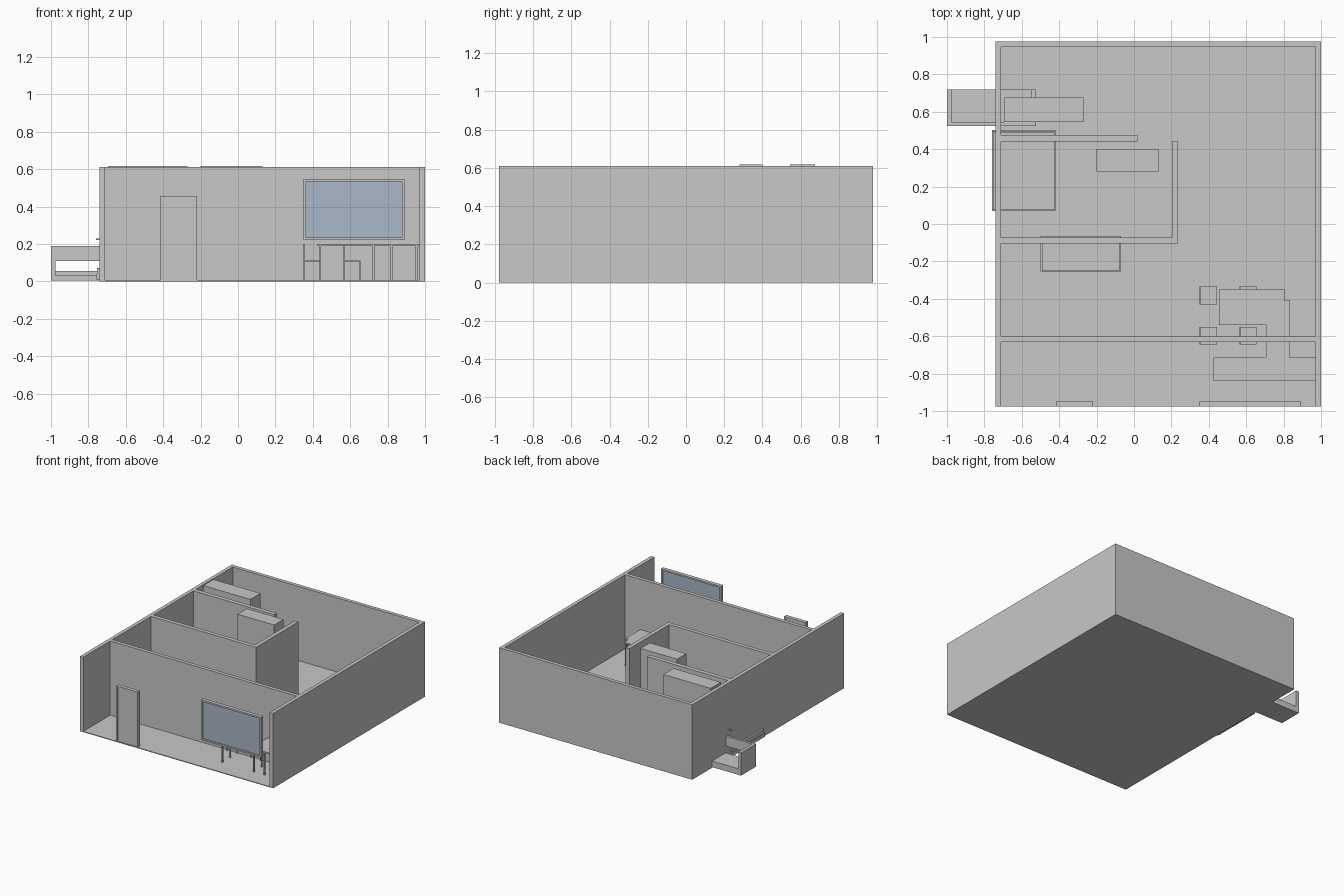
import bpy, bmesh


def material(name, rgb):
    m = bpy.data.materials.new(name)
    m.diffuse_color = (*rgb, 1)
    return m


GREY = material("plain_grey", (0.58, 0.58, 0.58))
GLASS = material("blue_glass", (0.40, 0.48, 0.58))


def boxes(name, spans, mat=GREY):
    """One object from boxes given as (x0, x1, y0, y1, z0, z1)."""
    bm = bmesh.new()
    for x0, x1, y0, y1, z0, z1 in spans:
        vs = bmesh.ops.create_cube(bm, size=1)["verts"]
        for v in vs:
            v.co.x = x1 if v.co.x > 0 else x0
            v.co.y = y1 if v.co.y > 0 else y0
            v.co.z = z1 if v.co.z > 0 else z0
    me = bpy.data.meshes.new(name)
    bm.to_mesh(me)
    bm.free()
    me.materials.append(mat)
    ob = bpy.data.objects.new(name, me)
    bpy.context.collection.objects.link(ob)
    return ob


def legs(points, top, w=0.005):
    return [(x - w, x + w, y - w, y + w, 0, top) for x, y in points]


def corners(x0, x1, y0, y1, inset):
    return [(x, y) for x in (x0 + inset, x1 - inset) for y in (y0 + inset, y1 - inset)]


H, F = 0.61, 0.006

# Shell
boxes("floor", [(-0.74, 1, -0.977, 0.977, 0, F)])
boxes("left_wall", [(-0.74, -0.71, -0.977, 0.977, 0, H)])
boxes("right_wall", [(0.97, 1, -0.977, 0.977, 0, H)])
boxes("back_wall", [(-0.71, 0.97, 0.947, 0.977, 0, H)])
boxes("front_inner_wall", [(-0.71, 0.97, -0.63, -0.60, 0, H)])

# Partitions
boxes("room_front_wall", [(-0.71, 0.235, -0.105, -0.073, 0, H)])
boxes("room_side_wall", [(0.203, 0.235, -0.073, 0.44, 0, H)])
boxes("room_back_wall", [(-0.71, 0.02, 0.44, 0.475, 0, H)])

# Door and its frame
Y0, Y1 = -0.977, -0.947
boxes("door_frame", [(-0.415, -0.40, Y0, Y1, 0, 0.457), (-0.235, -0.22, Y0, Y1, 0, 0.457),
                     (-0.40, -0.235, Y0, Y1, 0.445, 0.457)])
boxes("door", [(-0.40, -0.235, -0.971, -0.953, 0, 0.445)])

# Window and its frame
boxes("window_frame", [(0.35, 0.363, Y0, Y1, 0.22, 0.548), (0.877, 0.89, Y0, Y1, 0.22, 0.548),
                       (0.363, 0.877, Y0, Y1, 0.22, 0.233), (0.363, 0.877, Y0, Y1, 0.535, 0.548)])
boxes("window_glass", [(0.363, 0.877, -0.968, -0.956, 0.233, 0.535)], GLASS)

# Wardrobes
boxes("room_wardrobe", [(-0.20, 0.13, 0.28, 0.40, F, 0.617)])
boxes("back_wardrobe", [(-0.695, -0.27, 0.545, 0.675, F, 0.617)])

# Sofa that runs through the left wall
boxes("sofa_base", [(-0.975, -0.55, 0.525, 0.72, 0.005, 0.03)])
boxes("sofa_cushion", [(-0.975, -0.55, 0.545, 0.72, 0.03, 0.055)])
boxes("sofa_arms", [(-1, -0.975, 0.525, 0.72, 0.005, 0.19), (-0.55, -0.525, 0.525, 0.72, 0.005, 0.19)])
boxes("sofa_back", [(-0.975, -0.55, 0.525, 0.545, 0.11, 0.19)])

# Bed with headboard
boxes("bed_frame", [(-0.76, -0.42, 0.07, 0.50, 0.01, 0.04)])
boxes("bed_mattress", [(-0.755, -0.425, 0.076, 0.49, 0.04, 0.072)])
boxes("bed_headboard", [(-0.76, -0.42, 0.492, 0.502, 0.222, 0.23),
                        (-0.73, -0.45, 0.492, 0.502, 0.04, 0.222)])

# Low daybed against the room wall
boxes("daybed_frame", [(-0.50, -0.07, -0.255, -0.07, 0.01, 0.04)])
boxes("daybed_mattress", [(-0.492, -0.075, -0.248, -0.105, 0.04, 0.072)])
boxes("daybed_back", [(-0.50, -0.07, -0.075, -0.065, 0.04, 0.225)])

# L-shaped desk
boxes("desk_top", [(0.425, 0.97, -0.84, -0.715, 0.19, 0.2), (0.707, 0.833, -0.715, -0.41, 0.19, 0.2)])
boxes("desk_legs", legs([(x, y) for x in (0.44, 0.725, 0.82, 0.955) for y in (-0.83, -0.73)]
                        + [(0.715, -0.42), (0.825, -0.42)], 0.19))

# Table
boxes("table_top", [(0.455, 0.805, -0.54, -0.35, 0.19, 0.2)])
boxes("table_legs", legs(corners(0.455, 0.805, -0.54, -0.35, 0.01), 0.19))

# Four chairs with backs on the left side
n = 0
for x in (0.35, 0.563):
    for y in (-0.43, -0.645):
        n += 1
        boxes(f"chair_{n}", [(x, x + 0.093, y, y + 0.095, 0.105, 0.111),
                             (x, x + 0.006, y, y + 0.095, 0.15, 0.2)]
              + legs(corners(x, x + 0.093, y, y + 0.095, 0.003), 0.105, 0.003)
              + [(x, x + 0.006, yy, yy + 0.006, 0.111, 0.15) for yy in (y, y + 0.089)])
